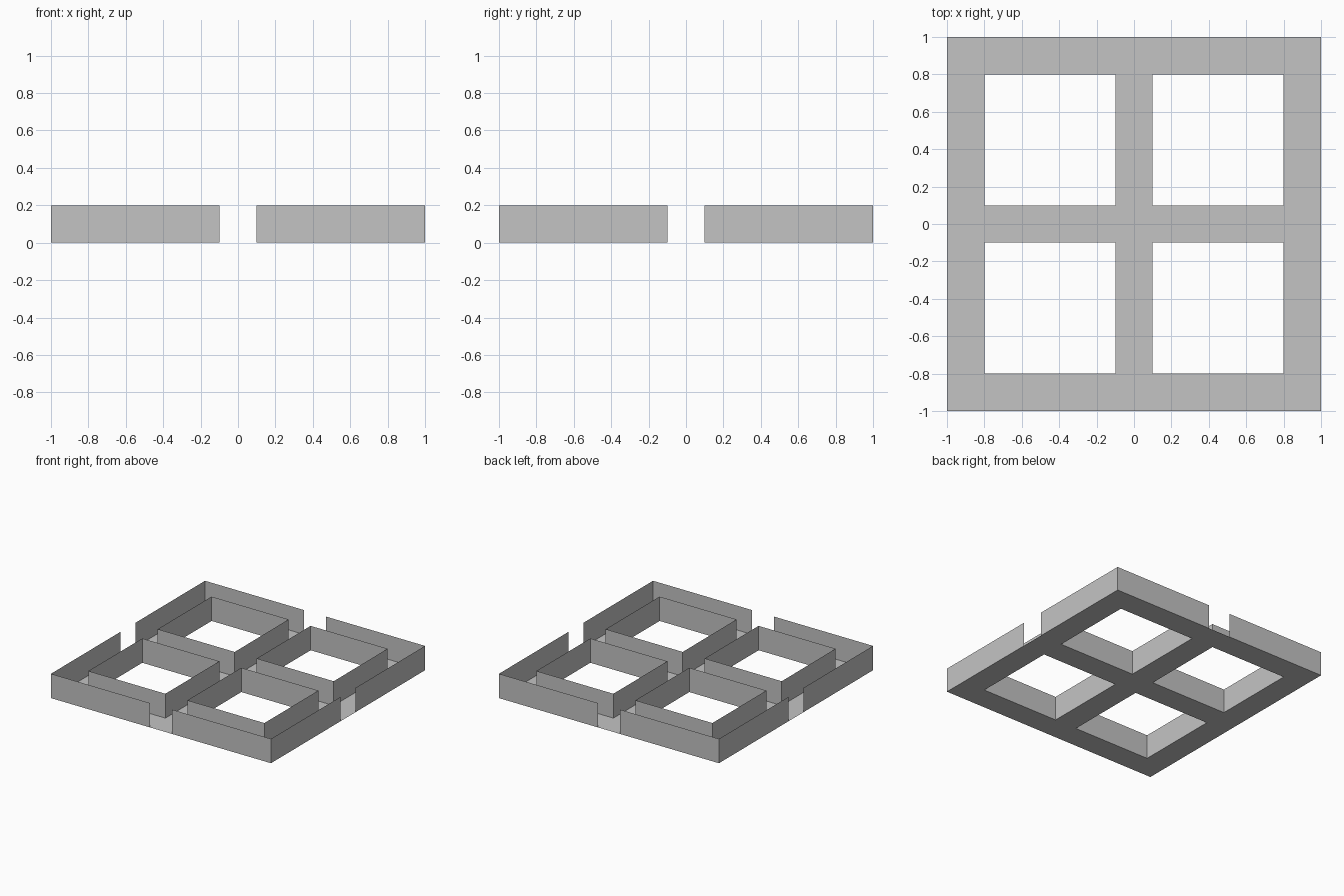
import bpy, bmesh

if "Cube" in bpy.data.objects:
    bpy.data.objects.remove(bpy.data.objects["Cube"])

grey = bpy.data.materials.new("light_grey")
grey.diffuse_color = (0.55, 0.55, 0.55, 1)
grey.use_nodes = True
grey.node_tree.nodes["Principled BSDF"].inputs["Base Color"].default_value = grey.diffuse_color

OUT, WELL, GAP, H = 1.0, 0.8, 0.1, 0.2


def build(name, quads):
    """Make one thin-sheet object from a list of quads."""
    bm = bmesh.new()
    for q in quads:
        bm.faces.new([bm.verts.new(p) for p in q])
    bmesh.ops.remove_doubles(bm, verts=bm.verts, dist=1e-4)
    # merge coplanar floor cells into clean larger faces
    mesh = bpy.data.meshes.new(name)
    bm.to_mesh(mesh)
    bm.free()
    mesh.materials.append(grey)
    obj = bpy.data.objects.new(name, mesh)
    bpy.context.collection.objects.link(obj)


def wall(a, b):
    """Upright sheet standing on the line a to b."""
    return [(*a, 0), (*b, 0), (*b, H), (*a, H)]


# Floor: grid of cells with the four square wells left open
cuts = [-OUT, -WELL, -GAP, GAP, WELL, OUT]
floor = []
for i in range(5):
    for j in range(5):
        if i in (1, 3) and j in (1, 3):
            continue
        x0, x1, y0, y1 = cuts[i], cuts[i + 1], cuts[j], cuts[j + 1]
        floor.append([(x0, y0, 0), (x1, y0, 0), (x1, y1, 0), (x0, y1, 0)])
build("channel_floor", floor)

# Outer walls: two lengths per side with an opening in the middle
outer = []
for s, e in ((-OUT, -GAP), (GAP, OUT)):
    outer += [wall((s, -OUT), (e, -OUT)), wall((e, OUT), (s, OUT)),
              wall((OUT, s), (OUT, e)), wall((-OUT, e), (-OUT, s))]
build("outer_walls", outer)

# Walls round each well
for sx, side in ((-1, "left"), (1, "right")):
    for sy, end in ((-1, "front"), (1, "back")):
        x0, x1 = sorted((sx * GAP, sx * WELL))
        y0, y1 = sorted((sy * GAP, sy * WELL))
        ring = [(x0, y0), (x1, y0), (x1, y1), (x0, y1)]
        build(f"well_walls_{end}_{side}",
              [wall(ring[k], ring[(k + 1) % 4]) for k in range(4)])
